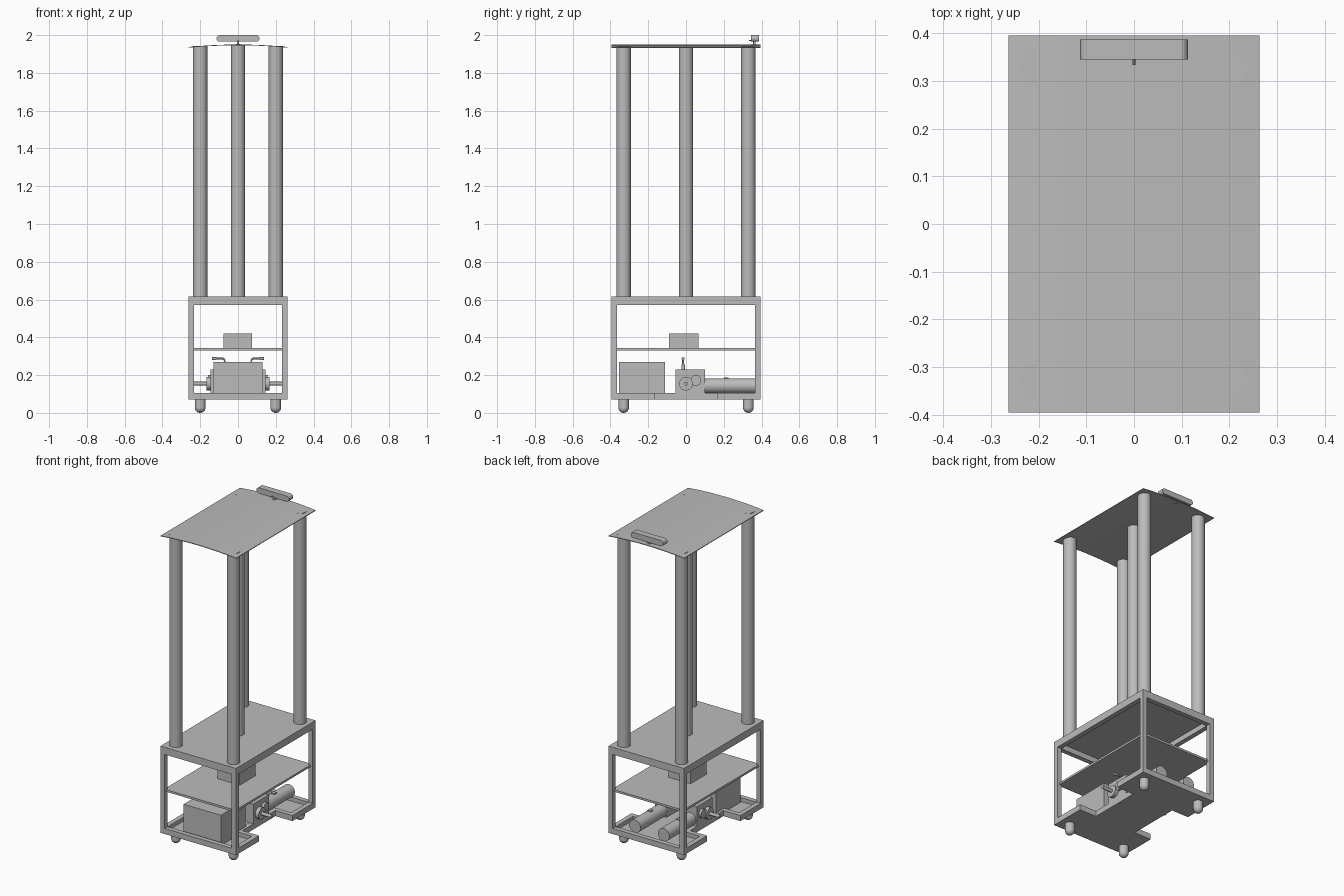
import bpy
import bmesh
from math import pi
from mathutils import Matrix, Vector

cube = bpy.data.objects.get("Cube")
if cube:
    bpy.data.objects.remove(cube, do_unlink=True)

grey = bpy.data.materials.new("plain grey")
grey.use_nodes = True
tone = (0.5, 0.5, 0.5, 1)
grey.diffuse_color = tone
grey.node_tree.nodes["Principled BSDF"].inputs["Base Color"].default_value = tone

W, D = 0.263, 0.395      # half width and half depth of the frame
BAR = 0.03               # frame bar width
BASE, TOP = 0.07, 0.615  # frame bottom and top


def finish(name, bm, smooth=False):
    bmesh.ops.recalc_face_normals(bm, faces=bm.faces)
    mesh = bpy.data.meshes.new(name)
    bm.to_mesh(mesh)
    bm.free()
    mesh.materials.append(grey)
    obj = bpy.data.objects.new(name, mesh)
    bpy.context.collection.objects.link(obj)
    if smooth:
        bpy.ops.object.select_all(action='DESELECT')
        obj.select_set(True)
        bpy.context.view_layer.objects.active = obj
        bpy.ops.object.shade_smooth_by_angle(angle=pi / 6)
    return obj


def box(name, lo, hi):
    lo, hi = Vector(lo), Vector(hi)
    bm = bmesh.new()
    bmesh.ops.create_cube(bm, size=1, matrix=Matrix.Translation((lo + hi) / 2)
                          @ Matrix.Diagonal((*(hi - lo), 1)))
    return finish(name, bm)


def rod(name, start, end, radius, sides=32):
    start, end = Vector(start), Vector(end)
    axis = end - start
    bm = bmesh.new()
    bmesh.ops.create_cone(bm, cap_ends=True, segments=sides, radius1=radius,
                          radius2=radius, depth=axis.length,
                          matrix=Matrix.Translation((start + end) / 2)
                          @ axis.to_track_quat('Z', 'Y').to_matrix().to_4x4())
    return finish(name, bm, True)


def ball(name, centre, radius):
    bm = bmesh.new()
    bmesh.ops.create_uvsphere(bm, u_segments=24, v_segments=12, radius=radius,
                              matrix=Matrix.Translation(centre))
    return finish(name, bm, True)


def tray(name, outline, z_floor, z_rim, floor):
    """Plate with a raised rim; z_rim below z_floor turns it upside down."""
    bm = bmesh.new()
    face = bm.faces.new([bm.verts.new((x, y, z_floor)) for x, y in outline])
    ext = bmesh.ops.extrude_face_region(bm, geom=[face])["geom"]
    for v in ext:
        if isinstance(v, bmesh.types.BMVert):
            v.co.z = z_rim
    bm.faces.ensure_lookup_table()
    bmesh.ops.recalc_face_normals(bm, faces=bm.faces)
    cap = [f for f in bm.faces if all(abs(v.co.z - z_rim) < 1e-5 for v in f.verts)]
    bmesh.ops.inset_region(bm, faces=cap, thickness=BAR, use_even_offset=True)
    ext = bmesh.ops.extrude_face_region(bm, geom=cap)["geom"]
    bmesh.ops.delete(bm, geom=cap, context='FACES_ONLY')
    for v in ext:
        if isinstance(v, bmesh.types.BMVert):
            v.co.z = floor
    return finish(name, bm)


# Lower tray with a notch on each side for the wheels
notch_x, notch_y = 0.145, 0.165
side = [(W, -D), (W, -notch_y), (notch_x, -notch_y),
        (notch_x, notch_y), (W, notch_y), (W, D)]
tray("base_tray", side + [(-x, -y) for x, y in side], BASE, 0.105, 0.08)

# Upper deck with downward rim
tray("upper_deck", [(W, -D), (W, D), (-W, D), (-W, -D)], TOP, 0.57, 0.603)

# Corner posts, casters and tall columns
for sx in (-1, 1):
    for sy in (-1, 1):
        tag = ("right" if sx < 0 else "left") + ("_front" if sy < 0 else "_back")
        ends = sorted((sx * W, sx * (W - BAR))), sorted((sy * D, sy * (D - BAR)))
        box("post_" + tag, (ends[0][0], ends[1][0], 0.1), (ends[0][1], ends[1][1], 0.575))
        x, y = sx * 0.2, sy * 0.33
        rod("caster_" + tag, (x, y, 0.028), (x, y, BASE), 0.028)
        ball("caster_ball_" + tag, (x, y, 0.028), 0.028)
        rod("column_" + tag, (x, y, TOP), (x, y, 1.942), 0.038)
rod("column_centre", (0, 0, TOP), (0, 0, 1.947), 0.038)

# Shelf and boxes
box("middle_shelf", (-0.248, -0.38, 0.33), (0.248, 0.38, 0.343))
box("control_box", (-0.078, -0.09, 0.343), (0.075, 0.065, 0.42))
box("battery_box", (-0.13, -0.355, 0.08), (0.13, -0.11, 0.27))

# Gently arched top plate
bm = bmesh.new()
steps = 24
rows = []
for i in range(steps + 1):
    x = W * (2 * i / steps - 1)
    z = 1.95 - 0.013 * (x / W) ** 2
    rows.append([bm.verts.new((x, y, z + dz)) for y, dz in
                 ((-D, 0), (D, 0), (D, -0.004), (-D, -0.004))])
for a, b in zip(rows, rows[1:]):
    for k in range(4):
        bm.faces.new((a[k], a[k - 1], b[k - 1], b[k]))
bm.faces.new(rows[0])
bm.faces.new(rows[-1])
finish("top_plate", bm, True)

# Sensor bar with rounded ends on a small stand
sensor = box("sensor_bar", (-0.113, 0.345, 1.965), (0.113, 0.387, 2.0))
bm = bmesh.new()
bm.from_mesh(sensor.data)
ends = [e for e in bm.edges if abs(e.verts[0].co.y - e.verts[1].co.y) > 0.01]
bmesh.ops.bevel(bm, geom=ends, offset=0.0165, segments=6, profile=0.5, affect='EDGES')
bm.to_mesh(sensor.data)
bm.free()
rod("sensor_stand", (0, 0.362, 1.945), (0, 0.362, 1.967), 0.006, 16)
rod("sensor_foot", (0, 0.362, 1.945), (0, 0.362, 1.953), 0.014, 16)
rod("sensor_pin", (0, 0.333, 1.972), (0, 0.35, 1.972), 0.003, 12)

# Two geared drive motors, one each side
for s, tag in ((-1, "right"), (1, "left")):
    gear_x = sorted((s * 0.065, s * 0.145))
    box("gearbox_" + tag, (gear_x[0], -0.055, 0.105), (gear_x[1], 0.1, 0.23))
    rod("motor_" + tag, (s * 0.1, 0.1, 0.143), (s * 0.1, 0.365, 0.143), 0.04)
    box("motor_terminal_" + tag, (s * 0.1 - 0.012, 0.2, 0.175),
        (s * 0.1 + 0.012, 0.225, 0.188))
    rod("hub_" + tag, (s * 0.14, 0, 0.155), (s * 0.168, 0, 0.155), 0.036)
    rod("idler_cover_" + tag, (s * 0.14, 0.052, 0.172), (s * 0.16, 0.052, 0.172), 0.028)
    rod("axle_" + tag, (s * 0.16, 0, 0.155), (s * 0.235, 0, 0.155), 0.01, 24)
    # Release lever: stem, bend, arm and knob
    path = [(0.07, 0.23), (0.07, 0.278), (0.077, 0.287), (0.125, 0.287)]
    for a, b in zip(path, path[1:]):
        rod("lever_" + tag, (s * a[0], -0.015, a[1]), (s * b[0], -0.015, b[1]), 0.005, 12)
    rod("lever_base_" + tag, (s * 0.07, -0.015, 0.225), (s * 0.07, -0.015, 0.255), 0.01, 16)
    rod("lever_knob_" + tag, (s * 0.115, -0.015, 0.287), (s * 0.137, -0.015, 0.287), 0.008, 16)
